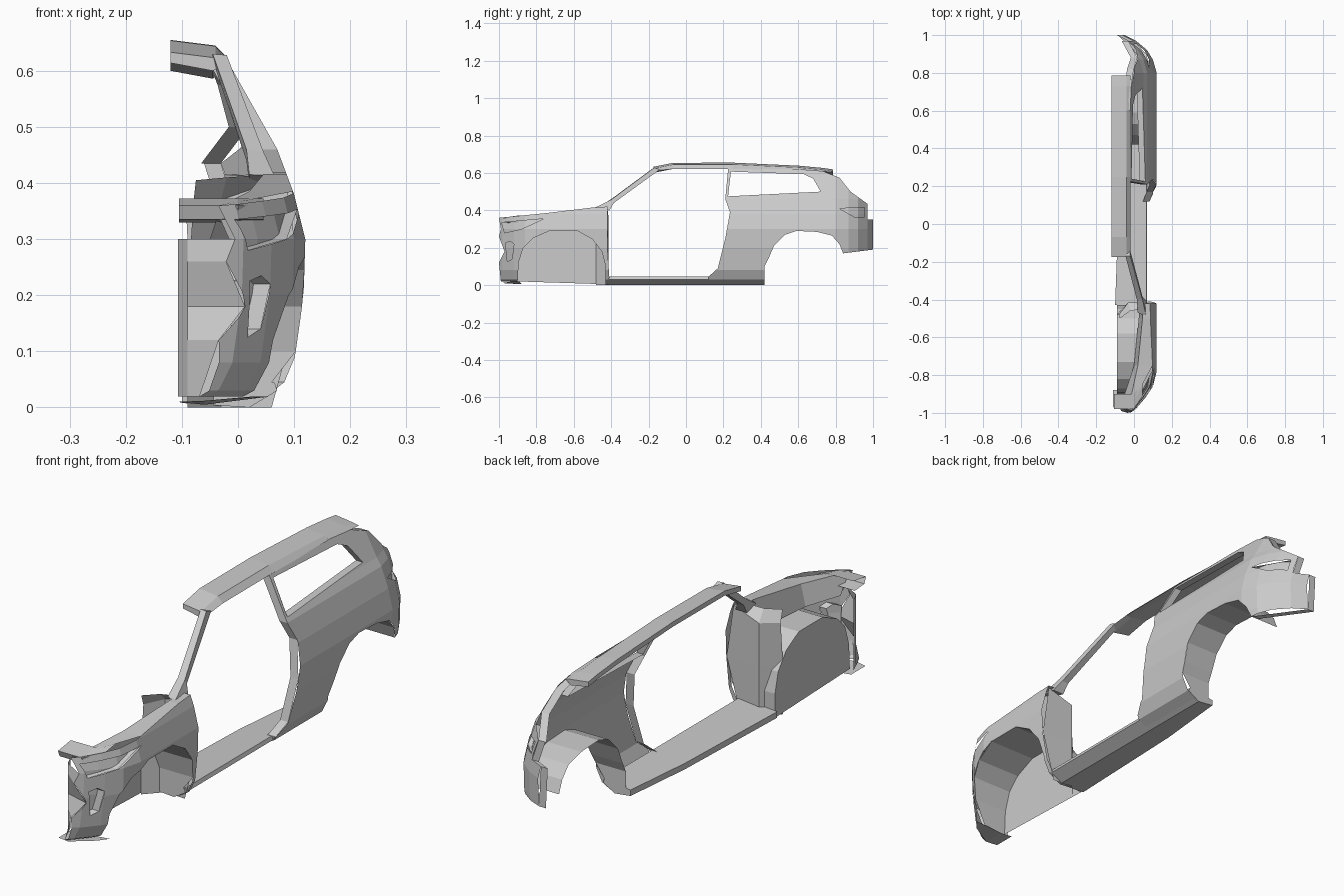
import bpy, bmesh
from mathutils import Vector

if "Cube" in bpy.data.objects:
    bpy.data.objects.remove(bpy.data.objects["Cube"])

# Body curvature: outward bulge by height, tuck-in towards nose and tail
BULGE = [(0, .02), (.03, .075), (.08, .10), (.2, .117), (.3, .12), (.38, .10),
         (.46, .07), (.49, .05), (.62, -.02), (.66, -.04)]
TUCK = [(-1, -.14), (-.98, -.11), (-.92, -.06), (-.86, -.02), (-.78, 0),
        (.8, 0), (.87, -.02), (.92, -.05), (.97, -.11), (1, -.17)]


def lerp(table, t):
    if t <= table[0][0]:
        return table[0][1]
    for (a, u), (b, v) in zip(table, table[1:]):
        if t <= b:
            return u + (v - u) * (t - a) / (b - a)
    return table[-1][1]


def skin_x(y, z):
    return lerp(BULGE, z) + lerp(TUCK, y)


def finish(name, bm):
    me = bpy.data.meshes.new(name)
    bm.to_mesh(me)
    bm.free()
    ob = bpy.data.objects.new(name, me)
    bpy.context.collection.objects.link(ob)
    return ob


def fill(bm, loops):
    edges = []
    for loop in loops:
        vs = [bm.verts.new((0, y, z)) for y, z in loop]
        edges += [bm.edges.new((vs[i - 1], vs[i])) for i in range(len(vs))]
    bmesh.ops.triangle_fill(bm, use_beauty=True, edges=edges, normal=(1, 0, 0))


def panel(name, loops, offset=0.0, flat=None):
    """Side outline with holes, cut along the body lines and bent to the body curve."""
    bm = bmesh.new()
    fill(bm, loops)
    if flat is None:
        cuts = [(Vector((0, t, 0)), Vector((0, 1, 0))) for t, _ in TUCK[1:-1]]
        cuts += [(Vector((0, 0, t)), Vector((0, 0, 1))) for t, _ in BULGE[1:-1]]
        for co, no in cuts:
            bmesh.ops.bisect_plane(bm, geom=bm.verts[:] + bm.edges[:] + bm.faces[:],
                                   dist=1e-5, plane_co=co, plane_no=no)
    for v in bm.verts:
        v.co.x = flat if flat is not None else skin_x(v.co.y, v.co.z) + offset
    return finish(name, bm)


def loft(name, rows, closed=False, caps=False):
    bm = bmesh.new()
    grid = [[bm.verts.new(p) for p in row] for row in rows]
    n = len(rows[0])
    for a, b in zip(grid, grid[1:]):
        for i in range(n if closed else n - 1):
            j = (i + 1) % n
            bm.faces.new((a[i], a[j], b[j], b[i]))
    if caps:
        bm.faces.new(grid[0])
        bm.faces.new(grid[-1])
    bmesh.ops.recalc_face_normals(bm, faces=bm.faces[:])
    return finish(name, bm)


def flange(name, path, depth=None, inner=None, loop=False):
    """Return lip running inwards from the skin along a side-view path."""
    path = path + path[:1] if loop else path
    outer = [(skin_x(y, z), y, z) for y, z in path]
    return loft(name, [outer, [(inner if inner is not None else x - depth, y, z)
                               for x, y, z in outer]])


def recess(name, outline, depth):
    flange(name + "_rim", outline, depth=depth, loop=True)
    panel(name, [outline], offset=-depth)


front_arch = [(-.43, .005), (-.43, .1), (-.45, .18), (-.5, .245), (-.58, .29), (-.73, .29),
              (-.82, .25), (-.87, .2), (-.895, .12), (-.9, .02)]
rear_arch = [(.84, .17), (.82, .22), (.78, .265), (.7, .285), (.59, .29), (.53, .27),
             (.47, .21), (.44, .14), (.42, .1), (.42, .01)]
nose_edge = [(-.99, .02), (-1, .12), (-.97, .18), (-1, .26), (-.99, .3), (-1, .36)]
fender_top = [(-1, .36), (-.75, .385), (-.5, .415), (-.42, .42)]
front_jamb = [(-.42, .42), (-.42, .2), (-.41, .04), (-.415, .005)]
rear_jamb = [(.12, .01), (.12, .045), (.17, .09), (.21, .25), (.235, .39), (.21, .46), (.225, .62)]
tail_top = [(.6, .62), (.73, .61), (.82, .575), (.88, .5), (.97, .435)]
tail_edge = [(.97, .435), (.97, .35), (1, .35), (1, .19), (.84, .17)]
window = [(.225, .475), (.24, .607), (.63, .593), (.68, .57), (.72, .5)]
headlamp = [(-.985, .335), (-.76, .355), (-.88, .3), (-.97, .28)]
intake = [(-.965, .225), (-.94, .235), (-.92, .22), (-.93, .14), (-.955, .125)]
tail_lamp = [(.82, .41), (.955, .415), (.955, .365), (.9, .365)]

# Outer skins
panel("front_fender", [nose_edge + fender_top[1:] + front_jamb[1:] + front_arch, headlamp, intake])
panel("rear_quarter", [rear_jamb + tail_top + tail_edge[1:] + rear_arch[1:], window, tail_lamp])
recess("headlamp_recess", headlamp, .025)
recess("intake_recess", intake, .03)
recess("tail_lamp_recess", tail_lamp, .02)

# Wheel wells
flange("front_wheel_liner", front_arch, inner=-.09)
panel("front_wheel_well_wall", [front_arch], flat=-.09)
flange("rear_wheel_liner", rear_arch, inner=-.03)

# Return lips around openings and tail
flange("window_lip", window, depth=.03, loop=True)
flange("rear_jamb_lip", rear_jamb, depth=.035)
flange("tail_top_lip", tail_top, depth=.035)
flange("tail_edge_lip", tail_edge, depth=.03)

# Fender top ledge and its inner drop under the bonnet line
ledge_x = [-.03, .02, .045, .05]
loft("fender_ledge", [
    [(skin_x(y, z), y, z) for y, z in fender_top],
    [(x, y + .02 * (y < -.9), z) for x, (y, z) in zip(ledge_x, fender_top)],
    [(x - .02, max(y, -.9), .3) for x, (y, z) in zip(ledge_x, fender_top)]])

# Cowl closing panel in front of the door
corner = [(.085, -.42), (-.03, -.415), (-.09, -.48)]
loft("cowl_panel", [
    [(.06, -.42, 0), (-.03, -.415, 0), (-.09, -.48, 0)],
    [(.115, -.42, .2), (-.03, -.415, .2), (-.09, -.48, .2)],
    [(.085, -.42, .41), (-.03, -.415, .37), (-.08, -.48, .36)],
    [(.05, -.45, .415), (-.02, -.46, .41), (-.075, -.5, .405)]])

# Nose: upper bar, inner front panel and lower lip
nose_bar = [(-.105, -.98), (0, -.98), (.045, -.91)]
loft("nose_upper_bar", [
    [(x, y + .08, .372) for x, y in nose_bar],
    [(x, y, .36) for x, y in nose_bar],
    [(x, y + .01, .335) for x, y in nose_bar],
    [(x, y + .07, .33) for x, y in nose_bar]])
loft("nose_inner_panel", [
    [(-.107, -.9, z), (-.09, -.94, z), (skin_x(y, z), y, z)] for y, z in nose_edge[:-1]])
loft("nose_lower_lip", [
    [(-.11, -.97, .01), (-.06, -.98, .012), (.03, -.93, .02)],
    [(-.11, -.88, .01), (-.06, -.88, .005), (.06, -.89, .02)]])

# Sill
loft("sill", [[(.02, y, 0), (.07, y, .03), (.065, y, .045), (inner, y, .032), (inner, y, .008)]
              for y, inner in ((-.43, -.1), (.12, -.08), (.42, -.05))], closed=True, caps=True)

# Windscreen pillar
loft("windscreen_pillar", [
    [(.065, -.49, .413), (.07, -.41, .40), (.02, -.41, .40), (.02, -.47, .415)],
    [(.045, -.40, .457), (.045, -.385, .44), (.015, -.385, .44), (.015, -.40, .46)],
    [(-.02, -.17, .628), (-.02, -.14, .618), (-.045, -.14, .618), (-.045, -.17, .63)]],
    closed=True, caps=True)

# Roof rail strip
roof = []
for y, d in ((-.175, -.022), (-.07, -.001), (.25, 0), (.6, -.016), (.73, -.028), (.785, -.036)):
    roof.append([(-.018, y, .622 + d * .5), (-.04, y, .645 + d), (-.12, y, .655 + d),
                 (-.12, y, .636 + d), (-.045, y, .622 + d)])
loft("roof_rail", roof, closed=True, caps=True)
